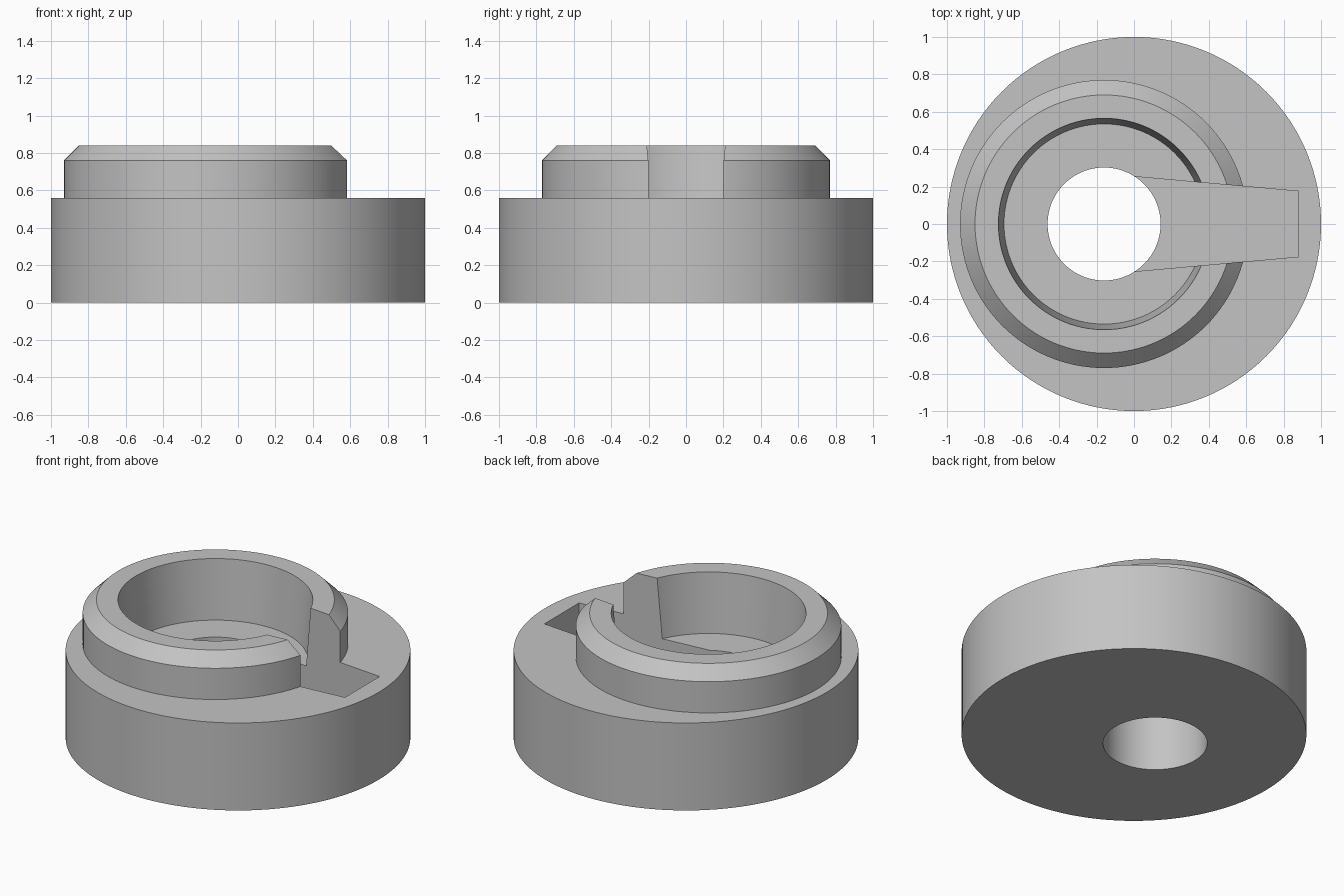
import bpy, bmesh
from math import cos, sin, tau, radians

if "Cube" in bpy.data.objects:
    bpy.data.objects.remove(bpy.data.objects["Cube"])

SEGMENTS = 128
OFFSET = -0.16       # x of the eccentric collar, bore and hole
BASE_TOP, RIM_TOP = 0.56, 0.84
BORE_FLOOR, SLOT_FLOOR = 0.46, 0.28

grey = bpy.data.materials.new("plain grey")
grey.use_nodes = True
colour = (0.55, 0.55, 0.55, 1)
grey.diffuse_color = colour
grey.node_tree.nodes["Principled BSDF"].inputs["Base Color"].default_value = colour


def loft(name, rings):
    """Closed solid through a stack of matching rings of points."""
    bm = bmesh.new()
    loops = [[bm.verts.new(p) for p in ring] for ring in rings]
    count = len(loops[0])
    for low, high in zip(loops, loops[1:]):
        for i in range(count):
            j = (i + 1) % count
            bm.faces.new((low[i], low[j], high[j], high[i]))
    bm.faces.new(loops[0][::-1])
    bm.faces.new(loops[-1])
    bmesh.ops.recalc_face_normals(bm, faces=bm.faces)
    mesh = bpy.data.meshes.new(name)
    bm.to_mesh(mesh)
    bm.free()
    mesh.materials.append(grey)
    obj = bpy.data.objects.new(name, mesh)
    bpy.context.collection.objects.link(obj)
    return obj


def turned(name, profile, cx=0.0):
    """Round solid from (radius, height) pairs."""
    angles = [tau * i / SEGMENTS for i in range(SEGMENTS)]
    return loft(name, [[(cx + r * cos(a), r * sin(a), z) for a in angles]
                       for r, z in profile])


def combine(target, tool, operation):
    mod = target.modifiers.new(tool.name, "BOOLEAN")
    mod.operation, mod.solver, mod.object = operation, "EXACT", tool
    bpy.context.view_layer.objects.active = target
    bpy.ops.object.modifier_apply(modifier=mod.name)
    bpy.data.objects.remove(tool)


# Round base with an off-centre chamfered collar
body = turned("collared_base", [(1, 0), (1, BASE_TOP)])
collar = turned("collar", [(0.77, 0.3), (0.77, 0.76), (0.69, RIM_TOP)], OFFSET)
combine(body, collar, "UNION")

# Slightly tapered bore, widening to the rim
slope = (0.565 - 0.535) / (RIM_TOP - BORE_FLOOR)
bore = turned("bore", [(0.535, BORE_FLOOR), (0.565 + slope * 0.1, RIM_TOP + 0.1)], OFFSET)
combine(body, bore, "DIFFERENCE")

# Through hole
hole = turned("hole", [(0.302, -0.1), (0.302, 1)], OFFSET)
combine(body, hole, "DIFFERENCE")

# Wedge-shaped slot running from the hole out through the collar
outline = [(OFFSET, -0.268), (0.88, -0.175), (0.88, 0.175), (OFFSET, 0.268)]
slot = loft("slot", [[(x, y, z) for x, y in outline] for z in (SLOT_FLOOR, 1)])
combine(body, slot, "DIFFERENCE")

# Smooth round walls, sharp edges
bpy.ops.object.select_all(action="DESELECT")
body.select_set(True)
bpy.context.view_layer.objects.active = body
bpy.ops.object.shade_smooth_by_angle(angle=radians(20))
